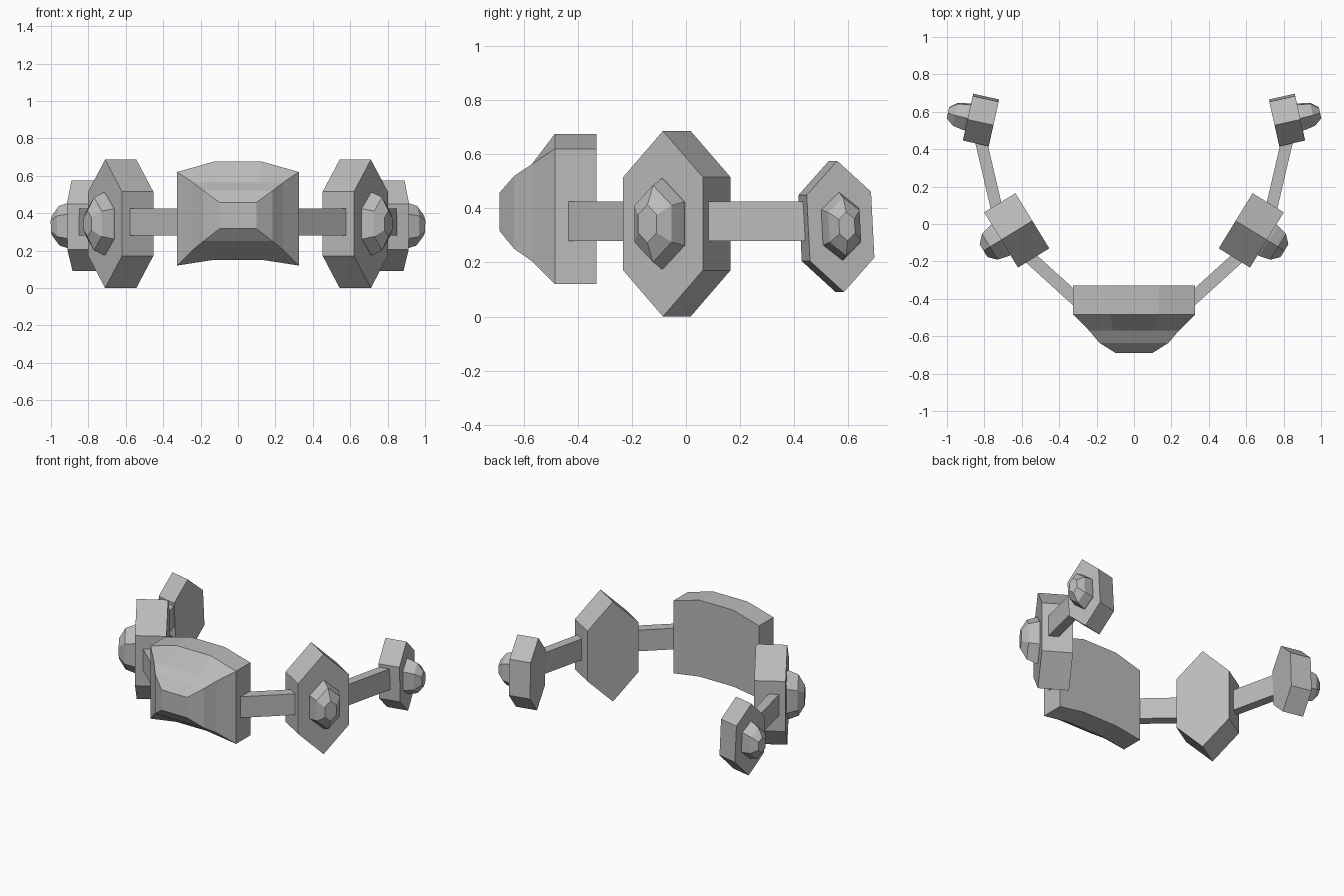
import bpy, bmesh, math
from mathutils import Vector

cube = bpy.data.objects.get("Cube")
if cube:
    bpy.data.objects.remove(cube, do_unlink=True)

# Single stone-grey material
grey = bpy.data.materials.new("stone_grey")
grey.use_nodes = True
colour = (0.5, 0.5, 0.5, 1)
grey.diffuse_color = colour
grey.node_tree.nodes["Principled BSDF"].inputs["Base Color"].default_value = colour


def loft(name, rings):
    """Skin a closed flat-shaded solid over rings of equal length."""
    bm = bmesh.new()
    loops = [[bm.verts.new(p) for p in ring] for ring in rings]
    count = len(loops[0])
    for a, b in zip(loops, loops[1:]):
        for i in range(count):
            j = (i + 1) % count
            bm.faces.new((a[i], a[j], b[j], b[i]))
    bm.faces.new(loops[0])
    bm.faces.new(loops[-1])
    bmesh.ops.recalc_face_normals(bm, faces=bm.faces)
    mesh = bpy.data.meshes.new(name)
    bm.to_mesh(mesh)
    bm.free()
    mesh.materials.append(grey)
    obj = bpy.data.objects.new(name, mesh)
    bpy.context.collection.objects.link(obj)
    return obj


def block_ring(y, half_w, half_m, low, high, arch_low=0, arch_high=0):
    """Rectangle whose top and bottom edges can be arched."""
    return [(-half_w, y, high), (-half_m, y, high + arch_high),
            (half_m, y, high + arch_high), (half_w, y, high),
            (half_w, y, low), (half_m, y, low + arch_low),
            (-half_m, y, low + arch_low), (-half_w, y, low)]


def gem(prefix, side, centre, yaw, roll, size, depth, boss):
    """Hexagonal plate with a faceted boss on its outer face."""
    yaw, roll = math.radians(yaw), math.radians(roll)
    out = Vector((math.cos(yaw), math.sin(yaw), 0))
    across = Vector((-math.sin(yaw), math.cos(yaw), 0))
    up = Vector((0, 0, 1))
    u = across * math.cos(roll) + up * math.sin(roll)
    v = up * math.cos(roll) - across * math.sin(roll)

    def hexagon(dims, scale, offset):
        w, shoulder, tip = (d * scale for d in dims)
        ring = []
        for a, b in ((0, tip), (w, shoulder), (w, -shoulder),
                     (0, -tip), (-w, -shoulder), (-w, shoulder)):
            p = Vector(centre) + out * offset + u * a + v * b
            ring.append((p.x * side, p.y, p.z))
        return ring

    loft(prefix + "_plate", [hexagon(size, 1, -depth), hexagon(size, 1, depth)])
    loft(prefix + "_boss", [hexagon(boss, s, depth + d) for s, d in
                            ((1, -0.01), (1, 0.01), (0.85, 0.07), (0.42, 0.11))])


def bar(name, side, start, end, width, low, high):
    """Rectangular link between two plan points."""
    a, b = Vector(start), Vector(end)
    d = (b - a).normalized()
    n = Vector((-d.y, d.x)) * width / 2
    rings = []
    for p in (a, b):
        l, r = p + n, p - n
        rings.append([(l.x * side, l.y, low), (r.x * side, r.y, low),
                      (r.x * side, r.y, high), (l.x * side, l.y, high)])
    loft(name, rings)


# Large arched centre stone with a stepped front
loft("centre_stone", [
    block_ring(-0.33, 0.325, 0.13, 0.12, 0.62, 0.03, 0.055),
    block_ring(-0.485, 0.325, 0.13, 0.12, 0.62, 0.03, 0.055),
    block_ring(-0.57, 0.24, 0.11, 0.205, 0.563),
    block_ring(-0.635, 0.185, 0.1, 0.25, 0.52),
    block_ring(-0.69, 0.098, 0.06, 0.317, 0.457)])

# Side gems and the links joining them
for label, side in (("left", 1), ("right", -1)):
    gem(label + "_middle_gem", side, (0.627, -0.034, 0.343), -31.5, 0,
        (0.173, 0.172, 0.343), 0.098, (0.095, 0.08, 0.167))
    gem(label + "_end_gem", side, (0.818, 0.556, 0.333), 12.5, 3,
        (0.122, 0.122, 0.243), 0.071, (0.07, 0.065, 0.125))
    bar(label + "_front_link", side, (0.28, -0.43), (0.6, -0.14), 0.068, 0.28, 0.425)
    bar(label + "_rear_link", side, (0.715, 0), (0.82, 0.45), 0.063, 0.28, 0.425)
